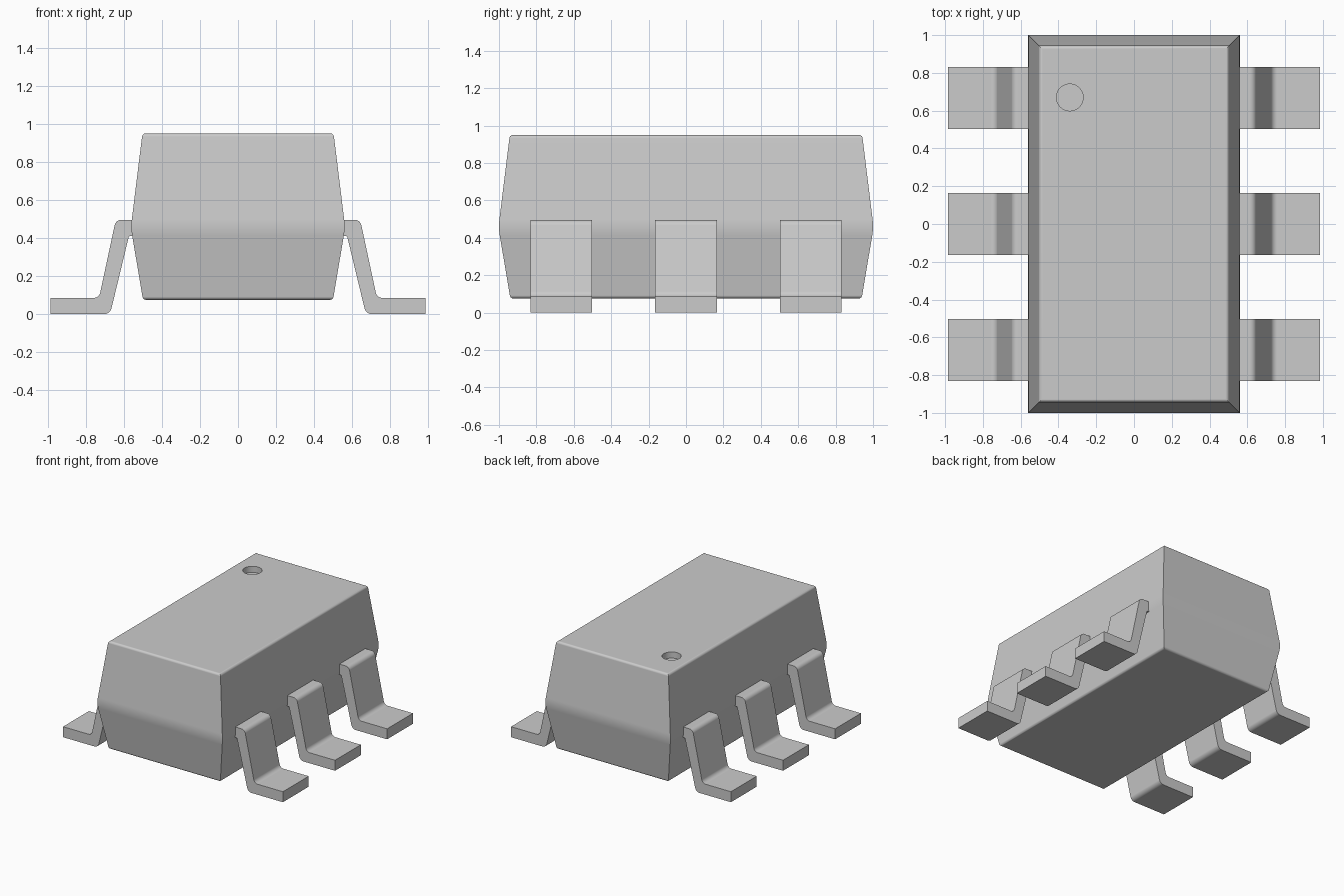
import bpy, bmesh, math
from mathutils import Vector

if "Cube" in bpy.data.objects:
    bpy.data.objects.remove(bpy.data.objects["Cube"])

grey = bpy.data.materials.new("plain grey")
grey.use_nodes = True
colour = (0.6, 0.6, 0.6, 1)
grey.diffuse_color = colour
grey.node_tree.nodes["Principled BSDF"].inputs["Base Color"].default_value = colour


def rounded(points, steps=5):
    """Turn (x, z, radius) corners into a path with arcs at the corners."""
    path = []
    n = len(points)
    for i, (x, z, r) in enumerate(points):
        p = Vector((x, z))
        if r == 0:
            path.append(p)
            continue
        a = (Vector(points[i - 1][:2]) - p).normalized()
        b = (Vector(points[(i + 1) % n][:2]) - p).normalized()
        half = a.angle(b) / 2
        centre = p + (a + b).normalized() * r / math.sin(half)
        start = p + a * r / math.tan(half) - centre
        end = p + b * r / math.tan(half) - centre
        sweep = start.angle_signed(end)
        for k in range(steps + 1):
            t = -sweep * k / steps
            c, s = math.cos(t), math.sin(t)
            path.append(centre + Vector((start.x * c - start.y * s,
                                         start.x * s + start.y * c)))
    return path


def make_object(name, bm):
    bmesh.ops.recalc_face_normals(bm, faces=bm.faces)
    mesh = bpy.data.meshes.new(name)
    bm.to_mesh(mesh)
    bm.free()
    mesh.materials.append(grey)
    obj = bpy.data.objects.new(name, mesh)
    bpy.context.collection.objects.link(obj)
    return obj


def select_only(obj):
    bpy.ops.object.select_all(action='DESELECT')
    obj.select_set(True)
    bpy.context.view_layer.objects.active = obj


def finish(obj):
    """Smooth the fillets and keep the broad faces flat."""
    select_only(obj)
    bpy.ops.object.shade_smooth_by_angle(angle=math.radians(30))
    weighted = obj.modifiers.new("flat faces", 'WEIGHTED_NORMAL')
    weighted.keep_sharp = True


# Body: rectangles stacked along a rounded side profile (inset, height)
profile = rounded([(0.3, 0.075, 0), (0.061, 0.075, 0.02), (-0.003, 0.455, 0.3),
                   (0.058, 0.95, 0.02), (0.3, 0.95, 0)])[1:-1]
bm = bmesh.new()
rings = []
for inset, z in profile:
    x, y = 0.56 - inset, 1.0 - inset
    rings.append([bm.verts.new((sx * x, sy * y, z))
                  for sx, sy in ((-1, -1), (1, -1), (1, 1), (-1, 1))])
for low, high in zip(rings, rings[1:]):
    for i in range(4):
        j = (i + 1) % 4
        bm.faces.new((low[i], low[j], high[j], high[i]))
bm.faces.new(rings[0])
bm.faces.new(rings[-1])
body = make_object("body", bm)

# Round marker recess in the top of the body
bpy.ops.mesh.primitive_cylinder_add(vertices=32, radius=0.071, depth=0.1,
                                    location=(-0.34, 0.67, 0.95))
cutter = bpy.context.object
cutter.name = "recess_cutter"
cutter.hide_render = True
cutter.data.materials.append(grey)
select_only(body)
cut = body.modifiers.new("recess", 'BOOLEAN')
cut.operation = 'DIFFERENCE'
cut.solver = 'EXACT'
cut.object = cutter
bpy.ops.object.modifier_apply(modifier=cut.name)
bpy.data.objects.remove(cutter)
finish(body)

# Leads: bent strip profile swept across its width, three on each side
lead_path = rounded([(0.545, 0.495, 0), (0.642, 0.495, 0.035), (0.73, 0.085, 0.035),
                     (0.985, 0.085, 0), (0.985, 0, 0), (0.672, 0, 0.04),
                     (0.573, 0.41, 0.008), (0.545, 0.41, 0)])
for side, label in ((1, "left"), (-1, "right")):
    for y, place in ((-0.667, "front"), (0, "middle"), (0.667, "back")):
        bm = bmesh.new()
        face = bm.faces.new([bm.verts.new((side * p.x, y - 0.165, p.y))
                             for p in lead_path])
        grown = bmesh.ops.extrude_face_region(bm, geom=[face])
        verts = [v for v in grown["geom"] if isinstance(v, bmesh.types.BMVert)]
        bmesh.ops.translate(bm, verts=verts, vec=(0, 0.33, 0))
        finish(make_object(f"{place}_{label}_lead", bm))
